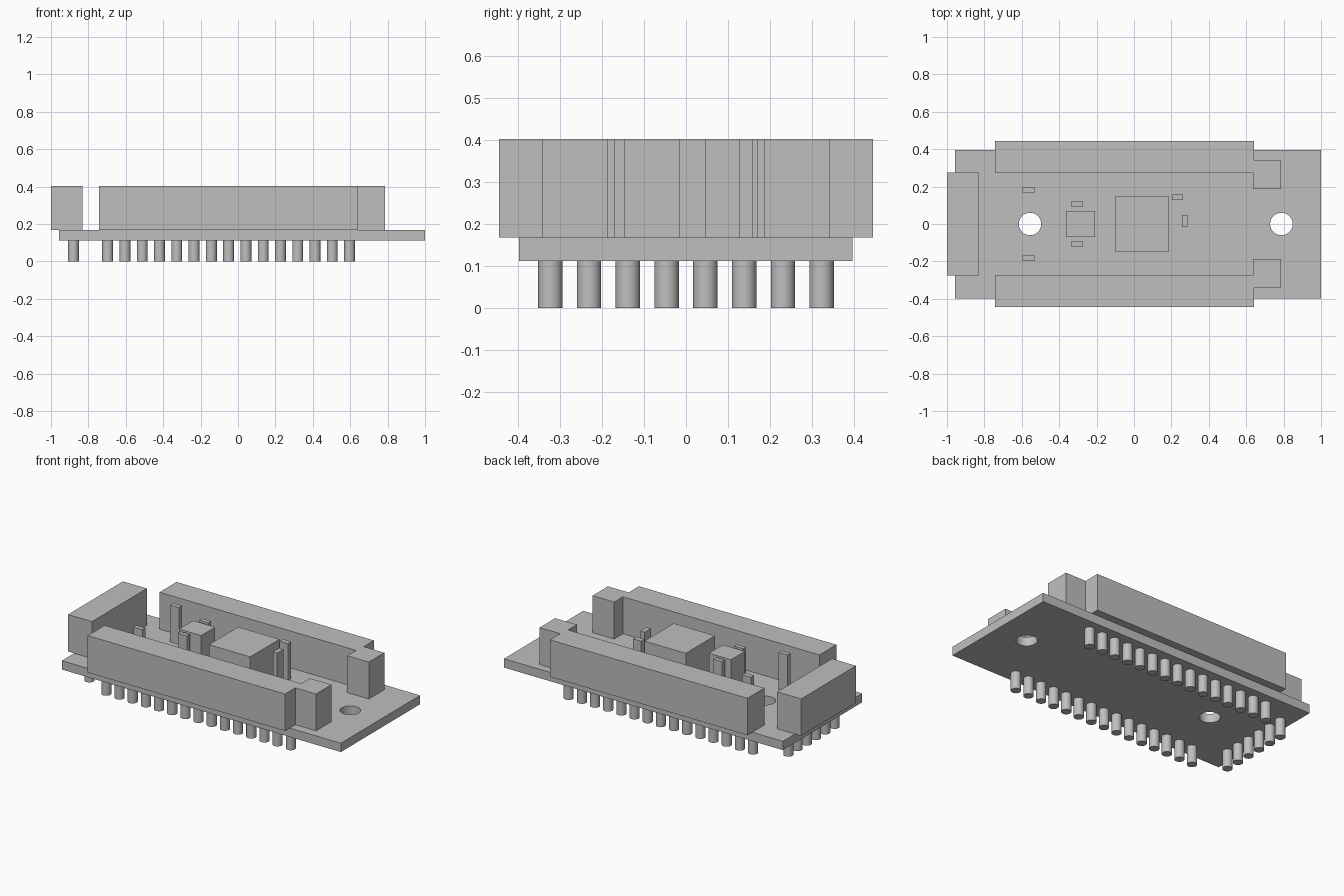
import bpy, bmesh, math

cube = bpy.data.objects.get("Cube")
if cube:
    bpy.data.objects.remove(cube, do_unlink=True)

BOARD_BOTTOM, BOARD_TOP, TOP = 0.112, 0.168, 0.402

grey = bpy.data.materials.new("plain grey")
grey.use_nodes = True
colour = (0.52, 0.52, 0.52, 1)
grey.diffuse_color = colour
grey.node_tree.nodes["Principled BSDF"].inputs["Base Color"].default_value = colour


def finish(bm, name):
    bmesh.ops.recalc_face_normals(bm, faces=bm.faces)
    mesh = bpy.data.meshes.new(name)
    bm.to_mesh(mesh)
    bm.free()
    mesh.materials.append(grey)
    obj = bpy.data.objects.new(name, mesh)
    bpy.context.collection.objects.link(obj)
    return obj


def prism(name, outline, z0=BOARD_TOP, z1=TOP):
    """Extrude a flat outline upwards."""
    bm = bmesh.new()
    face = bm.faces.new([bm.verts.new((x, y, z0)) for x, y in outline])
    out = bmesh.ops.extrude_face_region(bm, geom=[face], use_keep_orig=True)
    verts = [v for v in out["geom"] if isinstance(v, bmesh.types.BMVert)]
    bmesh.ops.translate(bm, verts=verts, vec=(0, 0, z1 - z0))
    return finish(bm, name)


def box(name, x0, x1, y0, y1, z0=BOARD_TOP, z1=TOP):
    return prism(name, [(x0, y0), (x1, y0), (x1, y1), (x0, y1)], z0, z1)


def cylinder(name, x, y, radius, z0, z1, sides=32):
    ring = [(x + radius * math.cos(math.tau * i / sides),
             y + radius * math.sin(math.tau * i / sides)) for i in range(sides)]
    return prism(name, ring, z0, z1)


def smooth(obj):
    bpy.ops.object.select_all(action="DESELECT")
    obj.select_set(True)
    bpy.context.view_layer.objects.active = obj
    bpy.ops.object.shade_smooth_by_angle(angle=math.radians(35))


# Board with two round mounting holes
board = box("board", -0.957, 1.0, -0.398, 0.396, BOARD_BOTTOM, BOARD_TOP)
for x in (-0.556, 0.788):
    cutter = cylinder("hole_cutter", x, 0, 0.06, 0, TOP, 48)
    cutter.hide_render = True
    cut = board.modifiers.new("hole", "BOOLEAN")
    cut.operation, cut.solver, cut.object = "DIFFERENCE", "EXACT", cutter
    bpy.context.view_layer.objects.active = board
    bpy.ops.object.modifier_apply(modifier=cut.name)
    bpy.data.objects.remove(cutter, do_unlink=True)
smooth(board)

# Long side connectors with an inward tab at one end
wall = [(-0.743, 0.275), (0.635, 0.275), (0.635, 0.187), (0.787, 0.187),
        (0.787, 0.342), (0.642, 0.342), (0.642, 0.445), (-0.743, 0.445)]
for name, side in (("back_connector", 1), ("front_connector", -1)):
    prism(name, [(x, y * side) for x, y in wall])

# End connector overhanging the board
box("end_connector", -1.0, -0.832, -0.275, 0.275)

# Chips
box("main_chip", -0.102, 0.188, -0.146, 0.147)
box("small_chip", -0.364, -0.209, -0.07, 0.07)

# Small upright components
for name, side in (("back", 1), ("front", -1)):
    for part, x, y, half_y in (("outer_component", -0.563, 0.184, 0.015),
                               ("inner_component", -0.305, 0.107, 0.014)):
        box(f"{name}_{part}", x - 0.032, x + 0.032,
            side * y - half_y, side * y + half_y)
box("corner_component", 0.203, 0.262, 0.127, 0.159)
box("side_component", 0.256, 0.285, -0.015, 0.048)

# Pins under the board: two long rows and one short row
STEP = 0.0924
spots = [(-0.697 + STEP * i, side * 0.323) for side in (1, -1) for i in range(15)]
spots += [(-0.88, STEP * (i - 2.5)) for i in range(6)]
for i, (x, y) in enumerate(spots):
    smooth(cylinder(f"pin_{i + 1}", x, y, 0.029, 0, BOARD_BOTTOM))
